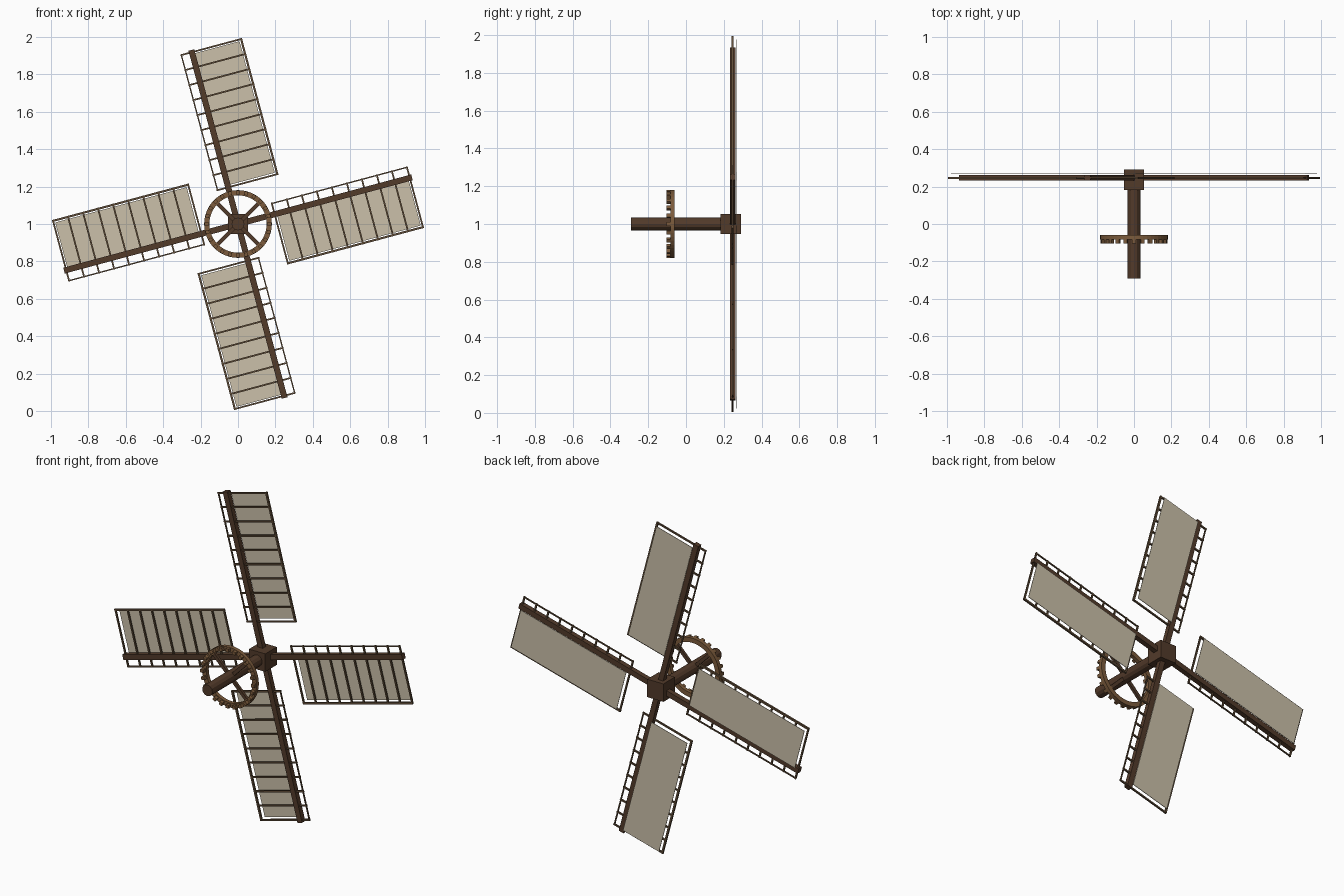
import bpy, bmesh, math
from mathutils import Matrix, Vector

if "Cube" in bpy.data.objects:
    bpy.data.objects.remove(bpy.data.objects["Cube"])


def material(name, rgb):
    m = bpy.data.materials.new(name)
    m.diffuse_color = (*rgb, 1)
    m.use_nodes = True
    m.node_tree.nodes["Principled BSDF"].inputs["Base Color"].default_value = m.diffuse_color
    return m


DARK = material("dark_wood", (0.085, 0.043, 0.023))
LATH = material("lath_wood", (0.12, 0.075, 0.04))
COG = material("gear_wood", (0.2, 0.105, 0.045))
CLOTH = material("canvas", (0.60, 0.53, 0.40))
C = Vector((0, 0, 1))          # axle height


def box(bm, center, size):
    m = Matrix.Translation(center) @ Matrix.Diagonal((*size, 1))
    return bmesh.ops.create_cube(bm, size=1, matrix=m)["verts"]


def finish(bm, name, mat, angle=0.0):
    """Turn bmesh into an object, spun about the axle by angle."""
    bmesh.ops.recalc_face_normals(bm, faces=bm.faces)
    me = bpy.data.meshes.new(name)
    bm.to_mesh(me)
    bm.free()
    me.materials.append(mat)
    ob = bpy.data.objects.new(name, me)
    bpy.context.collection.objects.link(ob)
    ob.matrix_world = Matrix.Translation(C) @ Matrix.Rotation(-angle, 4, 'Y')
    return ob


# Axle shaft
bm = bmesh.new()
bmesh.ops.create_cone(bm, cap_ends=True, segments=12, radius1=0.034, radius2=0.034, depth=0.49,
                      matrix=Matrix.Translation((0, -0.047, 0)) @ Matrix.Rotation(math.pi / 2, 4, 'X'))
finish(bm, "axle_shaft", DARK)

# Hub block
bm = bmesh.new()
box(bm, (0, 0.237, 0), (0.108, 0.11, 0.108))
finish(bm, "hub_block", DARK)

# Four sails, each built pointing up and turned about the axle
Y = 0.247
U0, U1 = 0.203, 0.951
BARS = 10
for k in range(4):
    a = math.radians(15 + 90 * k)
    # main spar
    bm = bmesh.new()
    box(bm, (0, Y, 0.4815), (0.032, 0.03, 0.963))
    finish(bm, f"sail_spar_{k + 1}", DARK, a)
    # lattice of cross bars and two long rails
    bm = bmesh.new()
    for i in range(BARS):
        u = U0 + (U1 - U0) * i / (BARS - 1)
        box(bm, (0.107, Y, u), (0.342, 0.009, 0.009))
    for v, w in ((-0.059, 0.007), (0.272, 0.011)):
        box(bm, (v, Y, (U0 + U1) / 2), (w, w, U1 - U0 + 0.009))
    finish(bm, f"sail_lattice_{k + 1}", LATH, a)
    # canvas behind the lattice
    bm = bmesh.new()
    box(bm, (0.137, Y + 0.021, (U0 + U1) / 2 + 0.001), (0.248, 0.003, 0.728))
    finish(bm, f"sail_canvas_{k + 1}", CLOTH, a)

# Gear wheel rim: rectangular section swept round the axle
bm = bmesh.new()
SEG = 48
rings = []
for i in range(SEG):
    t = 2 * math.pi * i / SEG
    rings.append([bm.verts.new((r * math.cos(t), y, r * math.sin(t)))
                  for r, y in ((0.153, -0.083), (0.181, -0.083), (0.181, -0.06), (0.153, -0.06))])
for i in range(SEG):
    p, q = rings[i], rings[(i + 1) % SEG]
    for j in range(4):
        bm.faces.new((p[j], p[(j + 1) % 4], q[(j + 1) % 4], q[j]))
finish(bm, "gear_rim", COG)

# Gear cogs on the front face of the rim
bm = bmesh.new()
for i in range(24):
    vs = box(bm, (0, -0.091, 0.169), (0.019, 0.026, 0.02))
    bmesh.ops.rotate(bm, verts=vs, cent=(0, 0, 0),
                     matrix=Matrix.Rotation(2 * math.pi * i / 24, 3, 'Y'))
finish(bm, "gear_cogs", COG)

# Gear spokes: two crossed beams
bm = bmesh.new()
for s in (45, -45):
    vs = box(bm, (0, -0.0715, 0), (0.02, 0.016, 0.316))
    bmesh.ops.rotate(bm, verts=vs, cent=(0, 0, 0), matrix=Matrix.Rotation(math.radians(s), 3, 'Y'))
finish(bm, "gear_spokes", DARK)
